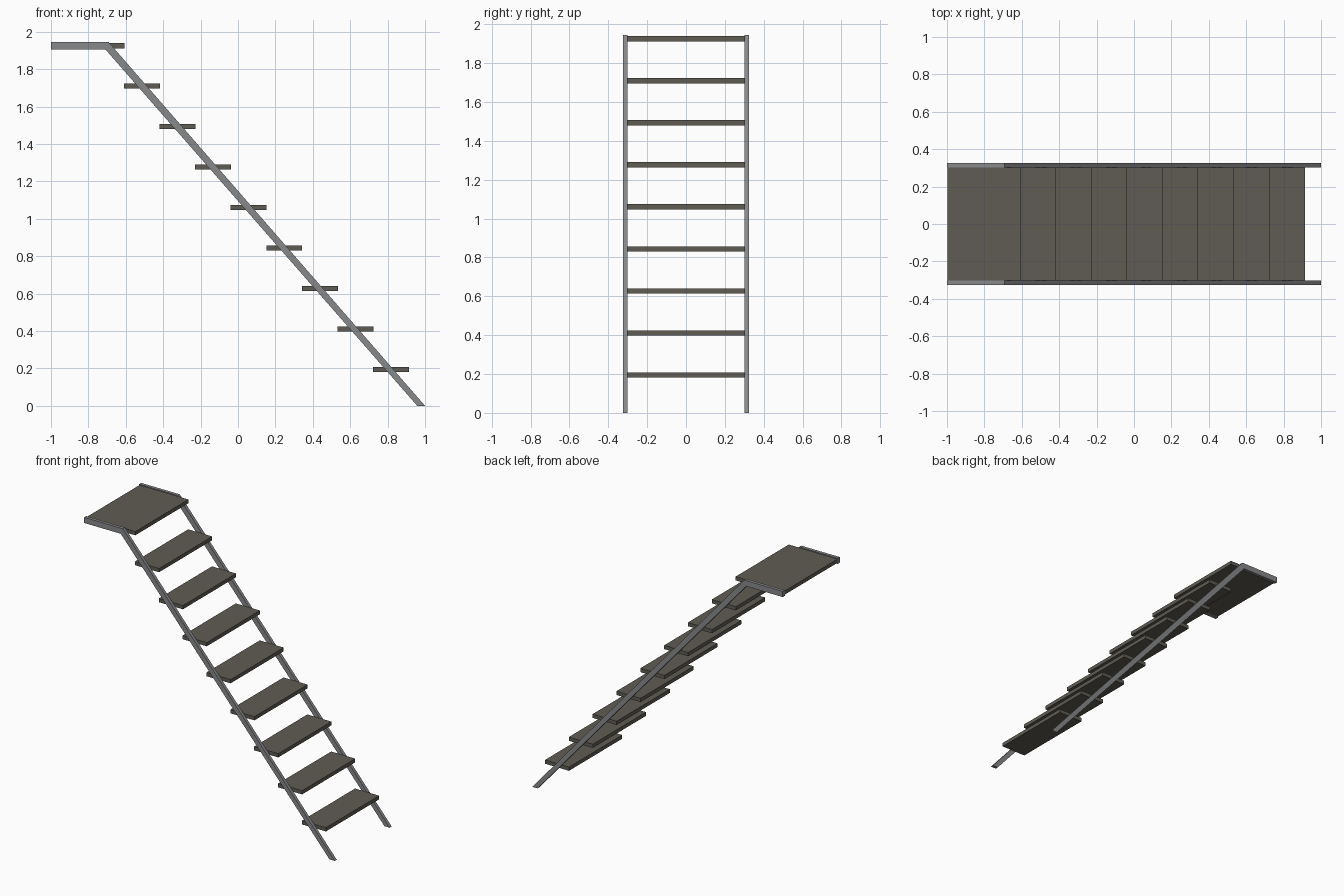
import bpy, bmesh

if "Cube" in bpy.data.objects:
    bpy.data.objects.remove(bpy.data.objects["Cube"])


def material(name, rgb):
    m = bpy.data.materials.new(name)
    m.diffuse_color = (*rgb, 1)
    m.use_nodes = True
    m.node_tree.nodes["Principled BSDF"].inputs["Base Color"].default_value = m.diffuse_color
    return m


METAL = material("grey metal", (0.245, 0.248, 0.26))
TREAD = material("dark tread", (0.115, 0.107, 0.088))


def extrude_profile(name, profile, y0, y1, mat):
    """Solid from an x/z profile swept from y0 to y1."""
    bm = bmesh.new()
    face = bm.faces.new([bm.verts.new((x, y0, z)) for x, z in profile])
    ext = bmesh.ops.extrude_face_region(bm, geom=[face])
    verts = [g for g in ext["geom"] if isinstance(g, bmesh.types.BMVert)]
    bmesh.ops.translate(bm, verts=verts, vec=(0, y1 - y0, 0))
    bmesh.ops.recalc_face_normals(bm, faces=bm.faces)
    me = bpy.data.meshes.new(name)
    bm.to_mesh(me)
    bm.free()
    me.materials.append(mat)
    ob = bpy.data.objects.new(name, me)
    bpy.context.collection.objects.link(ob)
    return ob


def board(name, x0, x1, z):
    h = 0.0135
    extrude_profile(name, [(x0, z - h), (x1, z - h), (x1, z + h), (x0, z + h)],
                    -0.303, 0.303, TREAD)


# Side rails: level at the top, then sloping down to the ground
rail = [(-1, 1.904), (-0.708, 1.904), (0.958, 0), (1.0, 0),
        (-0.692, 1.945), (-1, 1.945)]
for side, y0, y1 in (("front", -0.325, -0.302), ("back", 0.302, 0.325)):
    extrude_profile(side + "_rail", rail, y0, y1, METAL)

# Top platform
board("platform", -0.998, -0.608, 1.925)

# Treads
for i in range(8):
    x = 0.722 - 0.1903 * i
    board(f"tread_{i + 1}", x, x + 0.192, 0.195 + 0.2163 * i)
